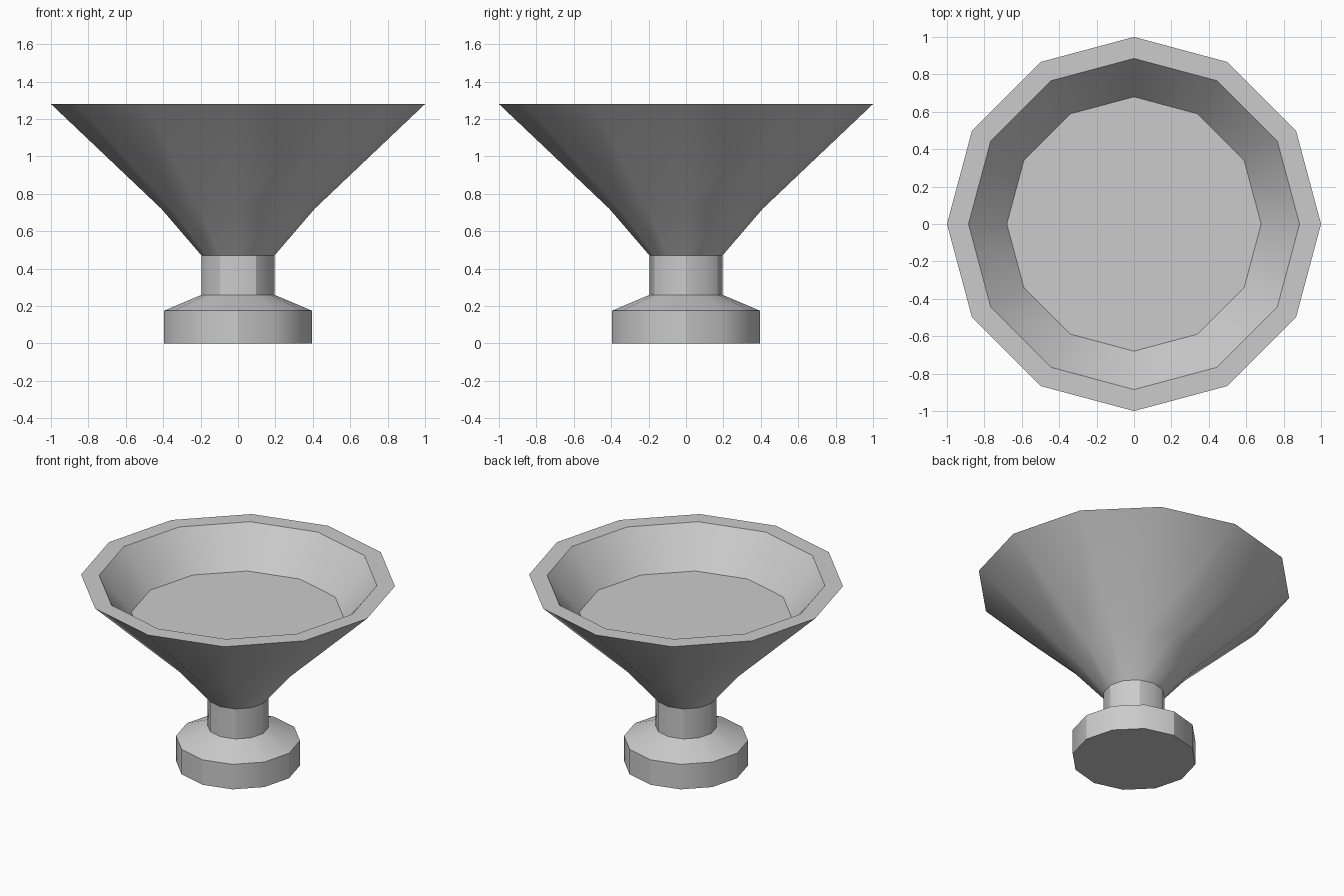
import bpy, bmesh
from math import cos, sin, tau, radians

if "Cube" in bpy.data.objects:
    bpy.data.objects.remove(bpy.data.objects["Cube"])

SIDES = 12

# Profile (radius, height): foot, stem, flared bowl, rim, inner floor
profile = [(0.395, 0.0), (0.395, 0.175), (0.195, 0.26), (0.195, 0.47),
           (0.41, 0.72), (1.0, 1.28), (0.885, 1.28), (0.68, 1.03)]


def lathe(name, points, sides):
    bm = bmesh.new()
    rings = [[bm.verts.new((r * cos(tau * i / sides), r * sin(tau * i / sides), z))
              for i in range(sides)] for r, z in points]
    for low, high in zip(rings, rings[1:]):
        for i in range(sides):
            j = (i + 1) % sides
            bm.faces.new((low[i], low[j], high[j], high[i]))
    # Underside of the foot and floor of the bowl
    bm.faces.new(rings[0][::-1])
    bm.faces.new(rings[-1])
    mesh = bpy.data.meshes.new(name)
    bm.to_mesh(mesh)
    bm.free()
    obj = bpy.data.objects.new(name, mesh)
    bpy.context.collection.objects.link(obj)
    return obj


# Pedestal bowl
bowl = lathe("pedestal_bowl", profile, SIDES)
bpy.context.view_layer.objects.active = bowl
bowl.select_set(True)
bpy.ops.object.shade_smooth_by_angle(angle=radians(30))
